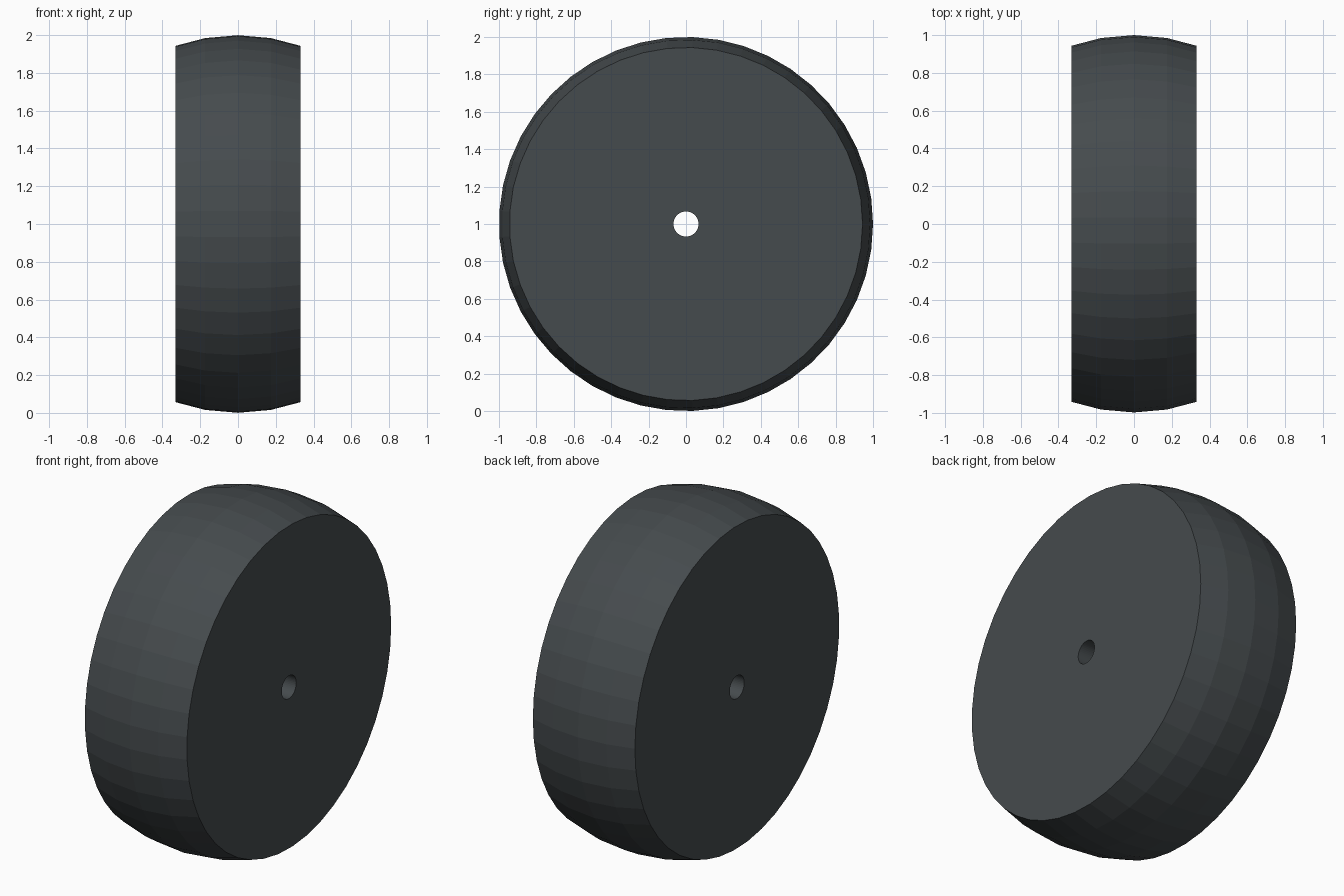
import bpy, bmesh, math

if "Cube" in bpy.data.objects:
    bpy.data.objects.remove(bpy.data.objects["Cube"])

SEG = 45          # facets around the tread
HALF = 0.33       # half width
BORE = 0.067      # axle hole radius

# Closed cross-section (x, radius): crowned spherical tread, flat sides, axle bore
xs = [-HALF, -0.174, 0.0, 0.174, HALF]
profile = [(x, math.sqrt(1 - x * x)) for x in xs] + [(HALF, BORE), (-HALF, BORE)]

# Revolve the cross-section around the x axis
bm = bmesh.new()
rings = []
for i in range(SEG):
    a = 2 * math.pi * i / SEG
    rings.append([bm.verts.new((x, r * math.cos(a), 1 + r * math.sin(a))) for x, r in profile])
n = len(profile)
for i in range(SEG):
    a, b = rings[i], rings[(i + 1) % SEG]
    for j in range(n):
        k = (j + 1) % n
        bm.faces.new((a[j], a[k], b[k], b[j]))
bmesh.ops.recalc_face_normals(bm, faces=bm.faces)

mesh = bpy.data.meshes.new("wheel")
bm.to_mesh(mesh)
bm.free()
wheel = bpy.data.objects.new("wheel", mesh)
bpy.context.collection.objects.link(wheel)

# Dark rubber
mat = bpy.data.materials.new("dark_rubber")
mat.diffuse_color = (0.06, 0.07, 0.075, 1)
mat.use_nodes = True
mat.node_tree.nodes["Principled BSDF"].inputs["Base Color"].default_value = mat.diffuse_color
mesh.materials.append(mat)
